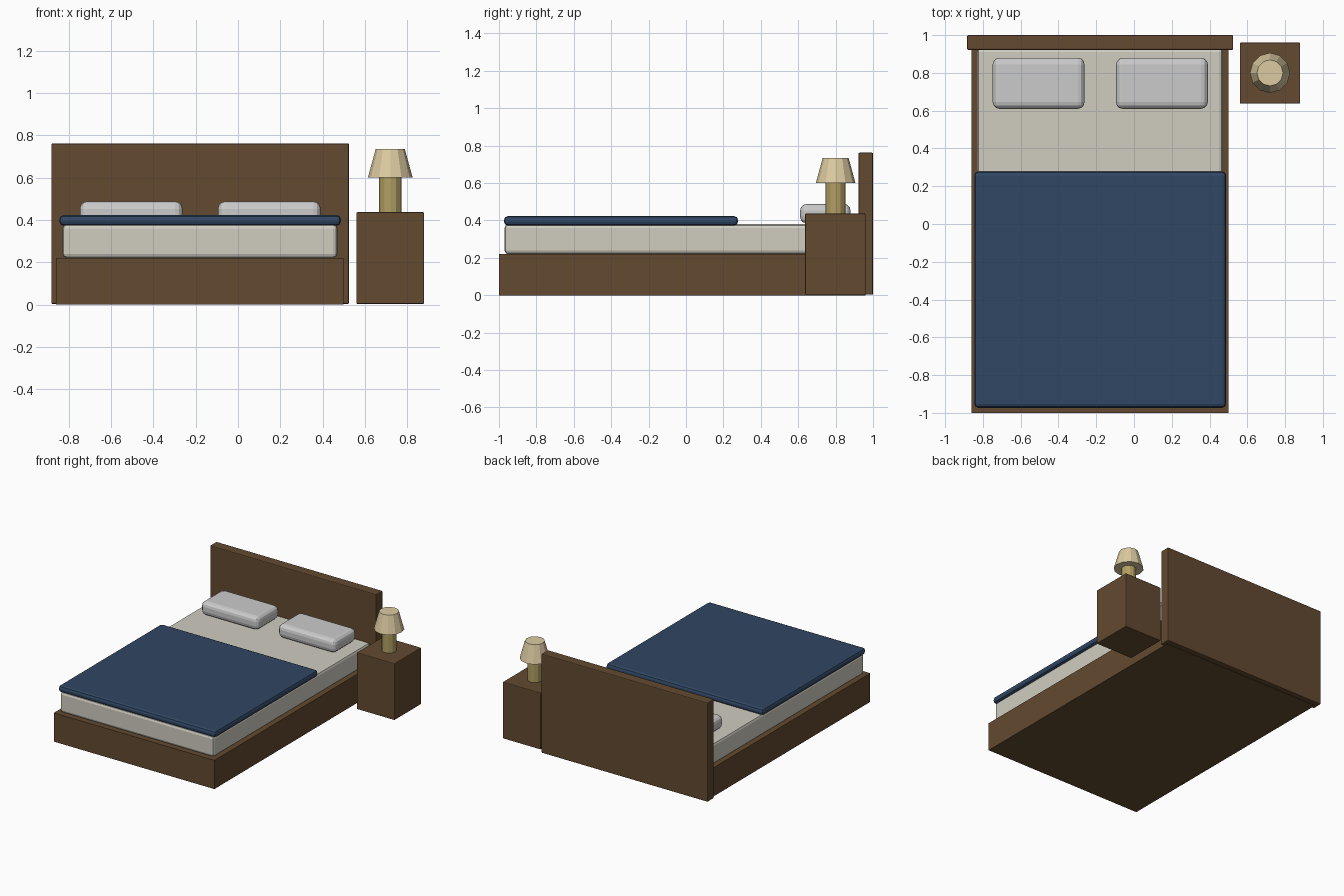
import bpy
from mathutils import Vector

if "Cube" in bpy.data.objects:
    bpy.data.objects.remove(bpy.data.objects["Cube"])


def material(name, color):
    m = bpy.data.materials.new(name)
    m.diffuse_color = (*color, 1)
    m.use_nodes = True
    m.node_tree.nodes["Principled BSDF"].inputs["Base Color"].default_value = m.diffuse_color
    return m


wood = material("wood", (0.125, 0.068, 0.030))
linen = material("linen", (0.63, 0.61, 0.53))
navy = material("navy", (0.03, 0.063, 0.125))
brass = material("brass", (0.45, 0.35, 0.13))
cream = material("cream", (0.72, 0.60, 0.36))


def box(name, lo, hi, mat=None, bevel=0, segments=2):
    lo, hi = Vector(lo), Vector(hi)
    bpy.ops.mesh.primitive_cube_add(size=1, location=(lo + hi) / 2)
    ob = bpy.context.object
    ob.name = name
    ob.scale = hi - lo
    bpy.ops.object.transform_apply(location=False, rotation=False, scale=True)
    if mat:
        ob.data.materials.append(mat)
    if bevel:
        b = ob.modifiers.new("bevel", "BEVEL")
        b.width = bevel
        b.segments = segments
    return ob


def cone(name, r1, r2, z1, z2, mat):
    bpy.ops.mesh.primitive_cone_add(vertices=12, radius1=r1, radius2=r2, depth=z2 - z1,
                                    location=(0.72, 0.80, (z1 + z2) / 2))
    ob = bpy.context.object
    ob.name = name
    ob.data.materials.append(mat)


# Bed base and headboard
box("bed_frame", (-0.86, -1.0, 0), (0.50, 0.96, 0.22), wood)
box("headboard", (-0.883, 0.922, 0.003), (0.525, 1.0, 0.762), wood, 0.006)

# Bedding
box("mattress", (-0.83, -0.97, 0.22), (0.47, 0.93, 0.38), linen, 0.02)
box("blanket", (-0.845, -0.973, 0.373), (0.487, 0.278, 0.423), navy, 0.02)
for side, x in (("left", -0.505), ("right", 0.148)):
    box("pillow_" + side, (x - 0.243, 0.61, 0.385), (x + 0.243, 0.88, 0.488), None, 0.035, 3)

# Nightstand and lamp
box("nightstand", (0.56, 0.637, 0.003), (0.88, 0.96, 0.437), wood, 0.005)
cone("lamp_base", 0.053, 0.053, 0.435, 0.605, brass)
cone("lamp_shade", 0.106, 0.069, 0.60, 0.735, cream)
